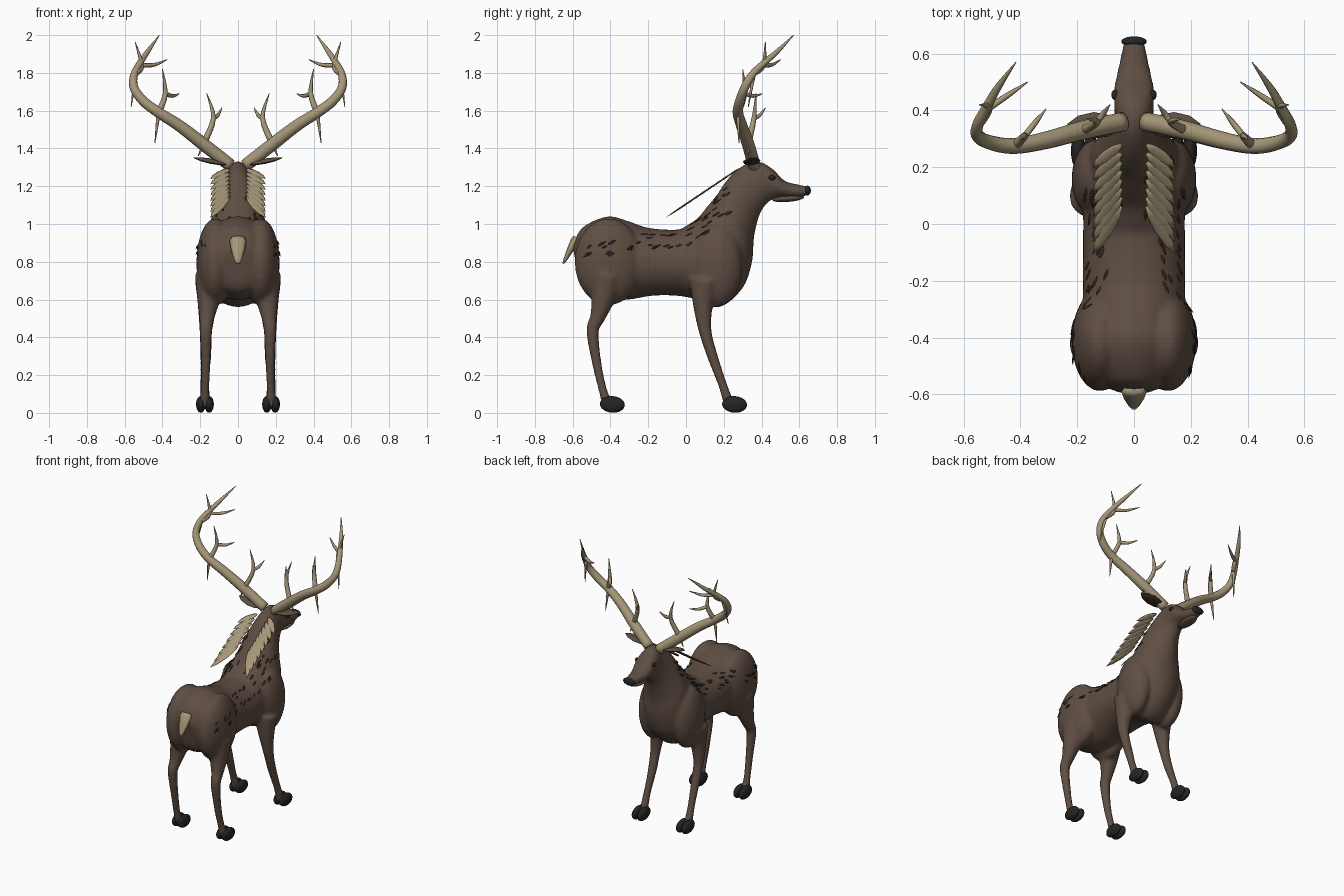
import bpy, bmesh, math, random
from mathutils import Vector, Matrix
from mathutils.bvhtree import BVHTree

random.seed(4)
start_cube = bpy.data.objects.get("Cube")
if start_cube:
    bpy.data.objects.remove(start_cube)


def material(name, rgb):
    mat = bpy.data.materials.new(name)
    mat.use_nodes = True
    color = (*rgb, 1)
    mat.diffuse_color = color
    mat.node_tree.nodes["Principled BSDF"].inputs["Base Color"].default_value = color
    return mat


brown = material("brown hide", (.115, .077, .056))
dark_brown = material("dark brown hair", (.04, .027, .02))
tan = material("tan horn", (.38, .31, .19))
black = material("black hoof", (.018, .018, .019))


def finish(name, bm, mats, mirror=False, color_rule=None):
    bmesh.ops.recalc_face_normals(bm, faces=bm.faces[:])
    bm.normal_update()
    for face in bm.faces:
        face.smooth = True
        if color_rule:
            face.material_index = color_rule(face)
    mesh = bpy.data.meshes.new(name)
    bm.to_mesh(mesh)
    bm.free()
    obj = bpy.data.objects.new(name, mesh)
    bpy.context.collection.objects.link(obj)
    for mat in mats:
        mesh.materials.append(mat)
    if mirror:
        obj.modifiers.new("mirror", 'MIRROR').use_mirror_merge = False
    return obj


def smooth_rows(rows, steps=4):
    """Catmull-Rom interpolation of rows of numbers."""
    pts = [rows[0], *rows, rows[-1]]
    out = []
    for a, b, c, d in zip(pts, pts[1:], pts[2:], pts[3:]):
        for k in range(steps):
            t = k / steps
            out.append([.5 * (2 * q + (r - p) * t + (2 * p - 5 * q + 4 * r - s) * t * t
                              + (3 * q - p - 3 * r + s) * t ** 3)
                        for p, q, r, s in zip(a, b, c, d)])
    return out + [list(rows[-1])]


def loft(bm, rings):
    loops = [[bm.verts.new(p) for p in ring] for ring in rings]
    for low, high in zip(loops, loops[1:]):
        for i in range(len(low)):
            bm.faces.new((low[i - 1], low[i], high[i], high[i - 1]))
    bm.faces.new(loops[0])
    bm.faces.new(loops[-1])


def ellipse(center, u, v, sides):
    angles = [math.tau * i / sides for i in range(sides)]
    return [center + u * math.cos(a) + v * math.sin(a) for a in angles]


def tube(bm, rows, sides=10, steps=4, flip=1):
    """Tapered round limb through rows of x, y, z, radius."""
    rows = [(r[0] * flip, *r[1:]) for r in smooth_rows(rows, steps)]
    pts = [Vector(r[:3]) for r in rows]
    rings = []
    for i, row in enumerate(rows):
        along = (pts[min(i + 1, len(pts) - 1)] - pts[max(i - 1, 0)]).normalized()
        u = along.cross(Vector((0, 1, 0))).normalized()
        rings.append(ellipse(pts[i], u * row[3], along.cross(u) * row[3], sides))
    loft(bm, rings)


LEAF = ((0, .3), (.2, .8), (.5, 1), (.8, .7), (1, .06))


def leaf(bm, root, tip, normal, width, thick, profile=LEAF, sides=8):
    root, tip, normal = Vector(root), Vector(tip), Vector(normal).normalized()
    side = (tip - root).cross(normal).normalized()
    loft(bm, [ellipse(root.lerp(tip, t), side * width * w, normal * thick * w, sides)
              for t, w in profile])


def ball(bm, center, radii, tilt=0):
    matrix = (Matrix.Translation(center) @ Matrix.Rotation(tilt, 4, 'X')
              @ Matrix.Diagonal((*radii, 1)))
    bmesh.ops.create_uvsphere(bm, u_segments=24, v_segments=16, radius=1, matrix=matrix)


# Body: trunk, neck and head as one loft (bottom y z, top y z, half width)
trunk = [(-.58, .78, -.6, .88, .06), (-.54, .65, -.55, .98, .14), (-.42, .6, -.42, 1.04, .18),
         (-.3, .6, -.32, 1.02, .18), (-.18, .62, -.2, .98, .18), (-.05, .62, -.05, .97, .18),
         (.06, .6, 0, .99, .18), (.18, .56, .06, 1.03, .19), (.3, .66, .11, 1.09, .17),
         (.35, .8, .16, 1.15, .15), (.36, .93, .2, 1.21, .12), (.39, 1.05, .25, 1.27, .09),
         (.43, 1.11, .32, 1.32, .07), (.46, 1.13, .39, 1.33, .07), (.5, 1.14, .46, 1.29, .07),
         (.54, 1.14, .52, 1.23, .06), (.6, 1.14, .59, 1.21, .046), (.64, 1.15, .64, 1.2, .038)]
front_leg = [(.15, .1, .7, .08), (.16, .09, .58, .055), (.17, .1, .44, .035), (.17, .14, .3, .029),
             (.175, .19, .16, .024), (.175, .22, .07, .027), (.175, .23, .03, .024)]
hind_leg = [(.14, -.42, .72, .09), (.155, -.44, .6, .062), (.165, -.47, .5, .04),
            (.17, -.495, .43, .033), (.17, -.47, .25, .025), (.175, -.44, .12, .023),
            (.175, -.42, .06, .028), (.175, -.41, .03, .024)]
bm = bmesh.new()
rings = []
for yb, zb, yt, zt, half in smooth_rows(trunk):
    low, high = Vector((0, yb, zb)), Vector((0, yt, zt))
    rings.append(ellipse((low + high) / 2, Vector((half, 0, 0)), (high - low) / 2, 32))
loft(bm, rings)
for side in (1, -1):
    ball(bm, (side * .13, .16, .78), (.09, .14, .22))
    ball(bm, (side * .12, -.41, .8), (.1, .18, .23))
    for leg in (front_leg, hind_leg):
        tube(bm, leg, 16, 4, side)
body = finish("body", bm, [brown])
remesh = body.modifiers.new("blend", 'REMESH')
remesh.mode = 'VOXEL'
remesh.voxel_size = .011
remesh.use_smooth_shade = True
relax = body.modifiers.new("relax", 'SMOOTH')
relax.factor = .5
relax.iterations = 5

# Lower jaw and nose
bm = bmesh.new()
ball(bm, (0, .54, 1.135), (.04, .085, .018), .08)
finish("lower_jaw", bm, [brown])
bm = bmesh.new()
ball(bm, (0, .643, 1.177), (.045, .018, .026))
finish("nose", bm, [black])

# Eyes
bm = bmesh.new()
ball(bm, (.066, .455, 1.245), (.014, .018, .014))
finish("eyes", bm, [black], True)

# Ears, dark on the underside
bm = bmesh.new()
leaf(bm, (.05, .345, 1.315), (.235, .35, 1.35), (-.2, -.1, 1), .047, .014, sides=12)
finish("ears", bm, [brown, dark_brown], True, lambda f: 0 if f.normal.z > .2 else 1)

# Cloven hooves
bm = bmesh.new()
for y in (.257, -.39):
    for x in (.153, .197):
        ball(bm, (x, y, .045), (.025, .066, .044), -.08)
finish("hooves", bm, [black], True)

# Antlers: main beam, then forked tines with a small spur below
bm = bmesh.new()
tube(bm, [(.04, .36, 1.31, .034), (.18, .33, 1.42, .034), (.31, .295, 1.52, .031),
          (.42, .275, 1.59, .028), (.5, .285, 1.65, .026), (.55, .31, 1.72, .023),
          (.55, .35, 1.79, .02), (.52, .41, 1.85, .017), (.48, .48, 1.91, .013),
          (.416, .57, 2, .002)], 12, 5)
# Each tine: base, fork, upper tip, side tip, spur tip
tines = [((.18, .33, 1.43), (.13, .36, 1.56), (.165, .37, 1.69), (.085, .42, 1.615), (.21, .33, 1.36)),
         ((.42, .275, 1.59), (.385, .31, 1.69), (.4, .3, 1.82), (.31, .405, 1.69), (.44, .28, 1.43)),
         ((.54, .36, 1.8), (.51, .41, 1.84), (.545, .42, 1.965), (.375, .5, 1.87), (.566, .33, 1.62))]
for base, fork, upper, side_tip, spur in tines:
    tube(bm, [(*base, .017), (*fork, .013), (*upper, .002)], 8)
    bend = Vector(fork).lerp(Vector(side_tip), .5) - Vector((0, 0, .012))
    tube(bm, [(*fork, .012), (*bend, .01), (*side_tip, .002)], 8)
    tube(bm, [(*base, .012), (*spur, .002)], 8)
finish("antlers", bm, [tan], True)

# Mane: overlapping leaf-shaped locks in a sloping row on each side
bm = bmesh.new()
for i in range(8):
    root_y, tip_y = .28 - .031 * i, .2 - .0436 * i
    height = lambda y: 1.3 + (y - .29) * .67
    leaf(bm, (.045, root_y, height(root_y)), (.145, tip_y, height(tip_y)),
         (0, -.56, .83), .023, .005)
finish("mane_locks", bm, [tan], True)

# Tail
bm = bmesh.new()
leaf(bm, (0, -.58, .93), (0, -.65, .79), (0, -.88, .47), .045, .022,
     ((0, .8), (.15, 1), (.5, .8), (.85, .45), (1, .2)))
finish("tail", bm, [tan])

# Hair tufts laid on the hide, scattered in boxes of y and z
bpy.context.view_layer.update()
hide = BVHTree.FromObject(body, bpy.context.evaluated_depsgraph_get())
patches = [(-.54, -.36, .84, .93, 10), (-.3, .04, .87, .95, 18),
           (.03, .14, .95, 1.05, 16), (.12, .25, 1.04, 1.2, 14)]
bm = bmesh.new()
for y0, y1, z0, z1, count in patches:
    for side in (1, -1):
        for _ in range(count):
            start = Vector((side, random.uniform(y0, y1), random.uniform(z0, z1)))
            spot, normal, _, _ = hide.ray_cast(start, Vector((-side, 0, 0)))
            if spot is None or spot.x * side < .02:
                continue
            flow = Vector((0, -.85, -.5))
            flow = (flow - normal * flow.dot(normal)).normalized() + normal * .12
            leaf(bm, spot, spot + flow * random.uniform(.03, .05), normal, .006, .003, sides=6)
finish("hair_tufts", bm, [dark_brown])
